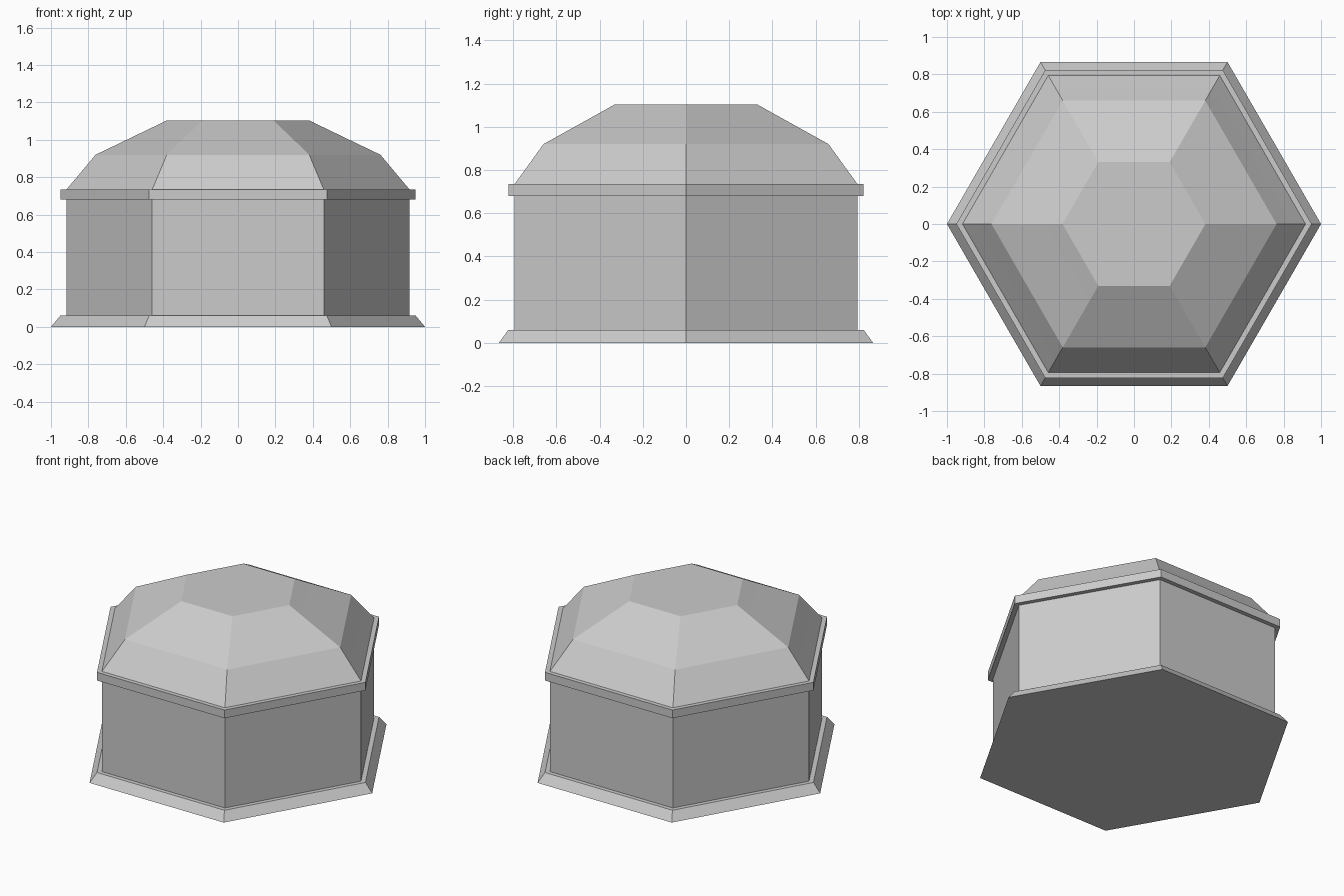
import bpy, bmesh
from math import cos, sin, pi

if "Cube" in bpy.data.objects:
    bpy.data.objects.remove(bpy.data.objects["Cube"])

light = bpy.data.materials.new("light_grey")
light.diffuse_color = (0.8, 0.8, 0.8, 1)
light.use_nodes = True
light.node_tree.nodes["Principled BSDF"].inputs["Base Color"].default_value = light.diffuse_color
dark = bpy.data.materials.new("dark_grey")
dark.diffuse_color = (0.62, 0.62, 0.62, 1)
dark.use_nodes = True
dark.node_tree.nodes["Principled BSDF"].inputs["Base Color"].default_value = dark.diffuse_color


def hex_part(name, profile, dark_bands=(), cap_bottom=False, cap_top=False):
    """Sweep a (corner radius, height) profile around six sides."""
    bm = bmesh.new()
    rings = [[bm.verts.new((r * cos(i * pi / 3), r * sin(i * pi / 3), z))
              for i in range(6)] for r, z in profile]
    for k, (lo, hi) in enumerate(zip(rings, rings[1:])):
        for i in range(6):
            j = (i + 1) % 6
            f = bm.faces.new((lo[i], lo[j], hi[j], hi[i]))
            f.material_index = int(k in dark_bands)
    if cap_bottom:
        bm.faces.new(rings[0][::-1])
    if cap_top:
        bm.faces.new(rings[-1]).material_index = 1
    mesh = bpy.data.meshes.new(name)
    bm.to_mesh(mesh)
    bm.free()
    mesh.materials.append(light)
    mesh.materials.append(dark)
    obj = bpy.data.objects.new(name, mesh)
    bpy.context.collection.objects.link(obj)
    return obj


# Flared foot with a narrow ledge
hex_part("base_plinth", [(1.0, 0), (0.95, 0.06), (0.917, 0.06)],
         dark_bands=(0, 1), cap_bottom=True)

# Upright walls with darker strips at the foot and under the eaves
hex_part("walls", [(0.917, 0.06), (0.917, 0.12), (0.917, 0.49), (0.917, 0.68)],
         dark_bands=(0, 2))

# Projecting band below the roof
hex_part("eaves_rim", [(0.917, 0.68), (0.95, 0.68), (0.95, 0.735), (0.917, 0.735)],
         dark_bands=(0, 1, 2))

# Two-pitch roof with a flat top
hex_part("roof", [(0.917, 0.735), (0.84, 0.826), (0.762, 0.92),
                  (0.475, 1.058), (0.382, 1.103)],
         dark_bands=(1, 3), cap_top=True)
